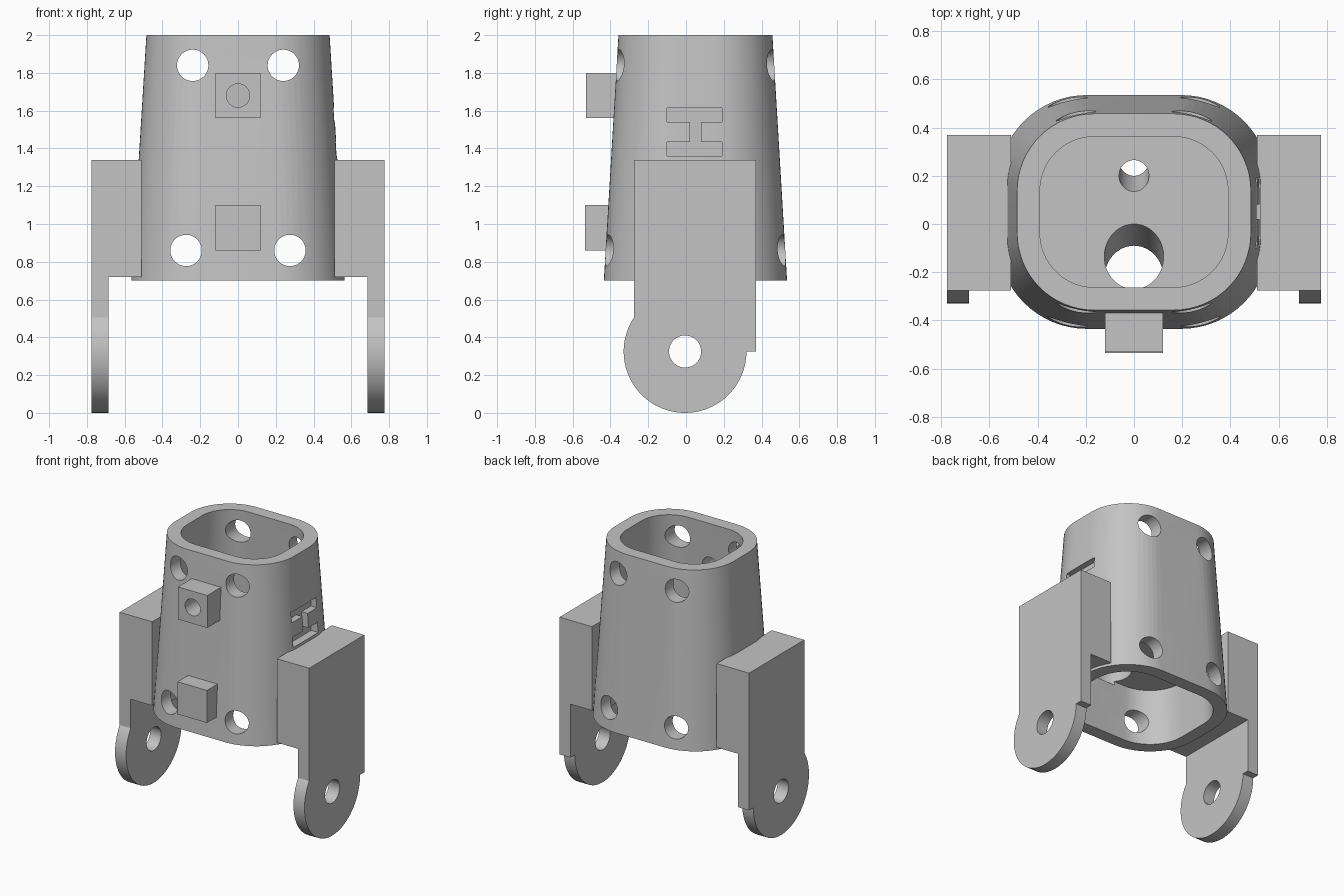
import bpy, bmesh, math
from mathutils import Matrix

cube = bpy.data.objects.get("Cube")
if cube:
    bpy.data.objects.remove(cube, do_unlink=True)

grey = bpy.data.materials.new("plain_grey")
grey.use_nodes = True
colour = (0.55, 0.55, 0.55, 1)
grey.diffuse_color = colour
grey.node_tree.nodes["Principled BSDF"].inputs["Base Color"].default_value = colour

BOTTOM, TOP = 0.70, 2.0
FLOOR_LOW, FLOOR_HIGH = 1.10, 1.30
WALL = 0.095


def make_object(name, bm):
    bmesh.ops.recalc_face_normals(bm, faces=bm.faces)
    mesh = bpy.data.meshes.new(name)
    bm.to_mesh(mesh)
    bm.free()
    obj = bpy.data.objects.new(name, mesh)
    bpy.context.collection.objects.link(obj)
    mesh.materials.append(grey)
    return obj


def box(name, x, y, z):
    bm = bmesh.new()
    centre = [(a + b) / 2 for a, b in (x, y, z)]
    size = [b - a for a, b in (x, y, z)]
    bmesh.ops.create_cube(bm, size=1, matrix=Matrix.Translation(centre) @ Matrix.Diagonal((*size, 1)))
    return make_object(name, bm)


def cylinder(name, centre, radius, length, axis="X", angle=0):
    bm = bmesh.new()
    turn = Matrix.Rotation(angle, 4, axis)
    bmesh.ops.create_cone(bm, cap_ends=True, segments=48, radius1=radius, radius2=radius,
                          depth=length, matrix=Matrix.Translation(centre) @ turn)
    return make_object(name, bm)


def section(z, inset):
    """Rounded rectangle of the tapered sleeve at height z."""
    t = (TOP - z) / (TOP - BOTTOM)
    hx, hy = 0.485 + 0.08 * t - inset, 0.4075 + 0.0775 * t - inset
    r = 0.32 + 0.05 * t - inset
    points = []
    for quarter, (sx, sy) in enumerate([(1, 1), (-1, 1), (-1, -1), (1, -1)]):
        for i in range(17):
            a = (quarter + i / 16) * math.pi / 2
            points.append((sx * (hx - r) + r * math.cos(a),
                           0.05 + sy * (hy - r) + r * math.sin(a), z))
    return points


def loft(name, z_low, z_high, inset=0):
    bm = bmesh.new()
    low, high = [[bm.verts.new(p) for p in section(z, inset)] for z in (z_low, z_high)]
    n = len(low)
    for i in range(n):
        j = (i + 1) % n
        bm.faces.new((low[i], low[j], high[j], high[i]))
    bm.faces.new(low[::-1])
    bm.faces.new(high)
    return make_object(name, bm)


def cut(target, cutters):
    bpy.context.view_layer.objects.active = target
    for cutter in cutters:
        cutter.hide_render = True
        mod = target.modifiers.new("cut", "BOOLEAN")
        mod.operation = "DIFFERENCE"
        mod.solver = "EXACT"
        mod.object = cutter
        bpy.ops.object.modifier_apply(modifier=mod.name)
        bpy.data.objects.remove(cutter, do_unlink=True)


def smooth(obj):
    bpy.ops.object.select_all(action="DESELECT")
    obj.select_set(True)
    bpy.context.view_layer.objects.active = obj
    bpy.ops.object.shade_smooth_by_angle(angle=math.radians(30))


# Tapered sleeve with an upper and a lower cavity, leaving a floor between
sleeve = loft("sleeve", BOTTOM, TOP)
cutters = [loft("upper_cavity", FLOOR_HIGH, TOP + 0.05, WALL),
           loft("lower_cavity", BOTTOM - 0.05, FLOOR_LOW, WALL)]

# Bolt holes through the front and back walls
for x, z in ((0.24, 1.84), (0.275, 0.86)):
    for side in (-1, 1):
        cutters.append(cylinder("bolt_hole", (side * x, 0, z), 0.083, 2, "X", math.pi / 2))

# Slanted cable holes through the floor
thick = FLOOR_HIGH - FLOOR_LOW
for y, radius, shift in ((0.20, 0.062, 0.065), (-0.135, 0.123, -0.09)):
    cutters.append(cylinder("cable_hole", (0, y + shift / 2, (FLOOR_LOW + FLOOR_HIGH) / 2),
                            radius, 0.34, "X", math.atan2(shift, thick)))

# Shallow keyed slot on the left side
for y, z in (((-0.10, 0.19), (1.36, 1.435)), ((-0.10, 0.19), (1.54, 1.615)),
             ((0.02, 0.08), (1.42, 1.55))):
    cutters.append(box("keyed_slot", (0.465, 0.6), y, z))

# Hole behind the upper front block
cutters.append(cylinder("pin_hole", (0, -0.4, 1.68), 0.062, 0.5, "X", math.pi / 2))
cut(sleeve, cutters)
smooth(sleeve)

# Square blocks on the front
box("lower_front_block", (-0.12, 0.12), (-0.535, -0.36), (0.86, 1.10))
upper_block = box("upper_front_block", (-0.12, 0.12), (-0.53, -0.32), (1.56, 1.80))
cut(upper_block, [cylinder("pin_hole", (0, -0.4, 1.68), 0.062, 0.5, "X", math.pi / 2)])
smooth(upper_block)


# Side brackets: a thick block beside the sleeve and a thin pivot leg below
def pivot_leg(name, side):
    cy, cz, r = -0.005, 0.325, 0.325
    back, front = 0.37, -0.275
    start = math.pi - math.acos((cy - front) / r)
    outline = [(back, 1.34), (front, 1.34)]
    for i in range(49):
        a = start + (2 * math.pi - start) * i / 48
        outline.append((cy + r * math.cos(a), cz + r * math.sin(a)))
    outline.append((back, cz))
    bm = bmesh.new()
    face = bm.faces.new([bm.verts.new((side * 0.685, y, z)) for y, z in outline])
    grown = bmesh.ops.extrude_face_region(bm, geom=[face])["geom"]
    bmesh.ops.translate(bm, vec=(side * 0.09, 0, 0),
                        verts=[v for v in grown if isinstance(v, bmesh.types.BMVert)])
    leg = make_object(name, bm)
    cut(leg, [cylinder("pivot_hole", (side * 0.73, cy, cz), 0.085, 0.4, "Y", math.pi / 2)])
    smooth(leg)


for label, side in (("left", 1), ("right", -1)):
    pivot_leg(label + "_pivot_leg", side)
    box(label + "_bracket_block", sorted((side * 0.51, side * 0.685)), (-0.275, 0.37), (0.72, 1.34))
